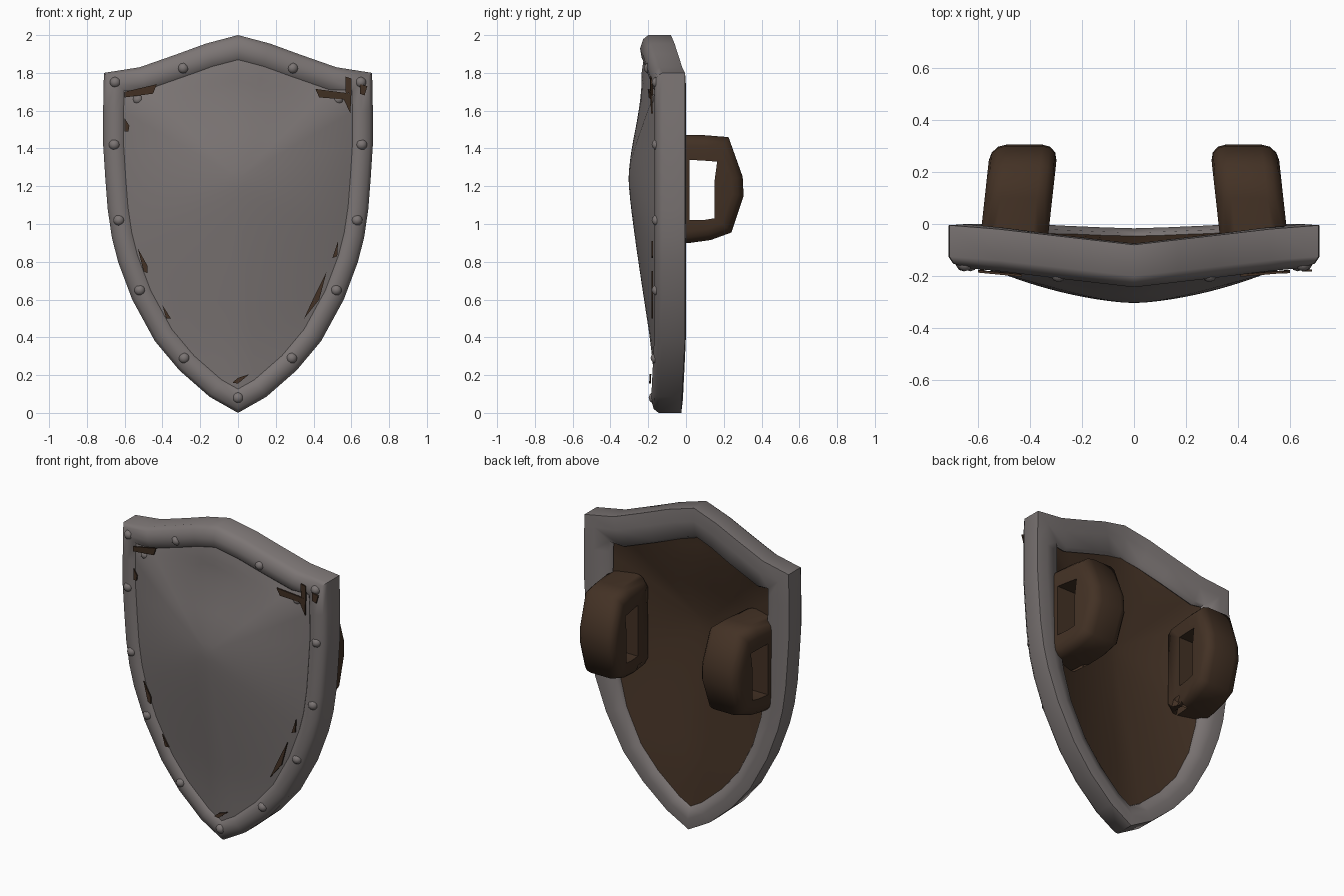
import bpy, bmesh, math
from mathutils import Vector

if "Cube" in bpy.data.objects:
    bpy.data.objects.remove(bpy.data.objects["Cube"])


def material(name, rgb):
    m = bpy.data.materials.new(name)
    m.diffuse_color = (*rgb, 1)
    m.use_nodes = True
    m.node_tree.nodes["Principled BSDF"].inputs["Base Color"].default_value = m.diffuse_color
    return m


STEEL = material("grey steel", (0.2, 0.178, 0.175))
LEATHER = material("brown leather", (0.056, 0.031, 0.018))


def finish(name, bm, mat, angle=40, recalc=True):
    if recalc:
        bmesh.ops.recalc_face_normals(bm, faces=bm.faces)
    me = bpy.data.meshes.new(name)
    bm.to_mesh(me)
    bm.free()
    me.shade_smooth()
    me.set_sharp_from_angle(angle=math.radians(angle))
    me.materials.append(mat)
    ob = bpy.data.objects.new(name, me)
    bpy.context.collection.objects.link(ob)
    return ob


# Shield outline (x, z), right half from peak to tip, then mirrored
HALF = [(0, 2.0), (0.17, 1.955), (0.32, 1.9), (0.52, 1.83), (0.71, 1.8), (0.714, 1.6), (0.714, 1.42),
        (0.703, 1.25), (0.69, 1.08), (0.668, 0.93), (0.635, 0.8), (0.56, 0.6), (0.44, 0.38),
        (0.31, 0.225), (0.15, 0.085), (0, 0)]
OUT = [Vector(p) for p in HALF] + [Vector((-x, z)) for x, z in HALF[-2:0:-1]]


def inset(t, extra=0):
    """Outline moved inward by t with mitred corners; wider along the top, extra only on the upper part."""
    res, n = [], len(OUT)
    for i, p in enumerate(OUT):
        a = (p - OUT[i - 1]).normalized()
        b = (OUT[(i + 1) % n] - p).normalized()
        na, nb = Vector((a.y, -a.x)), Vector((b.y, -b.x))
        m = (na + nb).normalized()
        wide = 1.15 if p.y > 1.81 else 1
        d = t * wide + extra * min(1, max(0, (p.y - 0.5) / 0.7))
        res.append(p + m * (d / max(0.4, m.dot(na))))
    return res


def shift(x, z):
    """Forward sweep of the peak and the tip."""
    top = min(1, max(0, (z - 1.5) / 0.3)) * max(0, 1 - abs(x) / 0.65)
    tip = max(0, 1 - z / 0.4)
    return -0.075 * top - 0.02 * tip


def bridge(bm, a, b):
    n = len(a)
    return [bm.faces.new((a[i], a[(i + 1) % n], b[(i + 1) % n], b[i])) for i in range(n)]


# Rim: rounded section (inset, extra inset, y) swept round the outline
bm = bmesh.new()
section = [(0, 0, -0.005), (0, 0, -0.125), (0.018, 0, -0.152), (0.06, 0, -0.168), (0.1, 0, -0.16),
           (0.128, 0, -0.13), (0.13, 0.02, -0.08), (0.125, 0.05, -0.045), (0.115, 0.045, -0.02), (0.06, 0.01, 0)]
loops = [[bm.verts.new((p.x, y + shift(p.x, p.y), p.y)) for p in inset(t, e)] for t, e, y in section]
for i, l in enumerate(loops):
    bridge(bm, l, loops[(i + 1) % len(loops)])
finish("rim", bm, STEEL, 55)


# Domed panels: copies of the inner outline that shrink and grow rounder
def panel(name, edge_y, depth, mat, side):
    bm = bmesh.new()
    c = Vector((0, 1.24))
    edge, prev, steps = inset(0.1), None, 14
    for k in range(steps):
        r = 1 - k / steps
        ring = []
        for p in edge:
            d = p - c
            q = c + (d.normalized() * 0.72).lerp(d, r) * r
            y = edge_y - depth * (1 - r ** 1.5) + shift(q.x, q.y) * r * r
            ring.append(bm.verts.new((q.x, y, q.y)))
        if prev:
            bridge(bm, prev, ring)
        prev = ring
    mid = bm.verts.new((0, edge_y - depth, c.y))
    for i in range(len(prev)):
        bm.faces.new((prev[i], prev[(i + 1) % len(prev)], mid))
    bm.normal_update()
    if sum(f.normal.y for f in bm.faces) * side < 0:
        bmesh.ops.reverse_faces(bm, faces=bm.faces)
    return finish(name, bm, mat, 80, recalc=False)


panel("front_panel", -0.148, 0.156, STEEL, -1)
panel("leather_backing", -0.03, 0.16, LEATHER, 1)

# Small studs along the rim
mid = [(0.29, 1.825), (0.65, 1.75), (0.655, 1.42), (0.63, 1.02), (0.52, 0.65), (0.285, 0.29)]
studs = [(s * x, z) for x, z in mid for s in (1, -1)] + [(0, 0.08), (0.53, 1.66), (-0.53, 1.66)]
bm = bmesh.new()
for x, z in studs:
    new = bmesh.ops.create_icosphere(bm, subdivisions=2, radius=0.03)["verts"]
    bmesh.ops.translate(bm, vec=(x, -0.152 + shift(x, z), z), verts=new)
finish("rim_studs", bm, STEEL)

# Slivers of leather showing beside the rim
slivers = [[(0.41, 1.715), (0.6, 1.69), (0.595, 1.585), (0.56, 1.66), (0.43, 1.67)],
           [(0.57, 1.78), (0.6, 1.77), (0.6, 1.69), (0.57, 1.695)],
           [(0.645, 1.74), (0.685, 1.73), (0.67, 1.68), (0.645, 1.69)],
           [(-0.43, 1.74), (-0.6, 1.7), (-0.6, 1.67), (-0.45, 1.69)],
           [(-0.6, 1.56), (-0.575, 1.52), (-0.58, 1.49), (-0.6, 1.49)],
           [(0.53, 0.91), (0.525, 0.83), (0.5, 0.82)],
           [(0.47, 0.75), (0.43, 0.6), (0.35, 0.5), (0.41, 0.63)],
           [(-0.53, 0.87), (-0.48, 0.78), (-0.48, 0.74), (-0.5, 0.75)],
           [(-0.4, 0.57), (-0.355, 0.5), (-0.38, 0.5)],
           [(-0.03, 0.16), (0, 0.155), (0.06, 0.205), (0, 0.185)]]
bm = bmesh.new()
for poly in slivers:
    f = bm.faces.new([bm.verts.new((x, -0.183 + shift(x, z), z)) for x, z in poly])
    ext = bmesh.ops.extrude_face_region(bm, geom=[f])["geom"]
    bmesh.ops.translate(bm, vec=(0, 0.009, 0), verts=[v for v in ext if isinstance(v, bmesh.types.BMVert)])
finish("leather_slivers", bm, LEATHER, 30)


# Handles: looped straps on the back, leaning inward
def handle(name, side):
    outer = [(-0.1, 0.9), (0.02, 0.9), (0.13, 0.915), (0.24, 0.955), (0.305, 1.15),
             (0.3, 1.25), (0.225, 1.46), (0.1, 1.47), (-0.1, 1.47)]
    inner = [(0.018, 1.02), (0.05, 1.02), (0.1, 1.022), (0.15, 1.03), (0.15, 1.13),
             (0.15, 1.22), (0.165, 1.33), (0.1, 1.335), (0.018, 1.34)]
    bm = bmesh.new()

    def ring(pts, x):
        return [bm.verts.new((side * (x - 0.11 * y), y, z)) for y, z in pts]
    oa, ob, ia, ib = ring(outer, 0.325), ring(outer, 0.585), ring(inner, 0.325), ring(inner, 0.585)
    bridge(bm, oa, ob)
    bridge(bm, ia, ib)
    bridge(bm, oa, ia)
    bridge(bm, ob, ib)
    rims = [bm.edges.get((l[i], l[i + 1])) for l in (oa, ob) for i in range(8)]
    bmesh.ops.bevel(bm, geom=rims, offset=0.06, segments=3, profile=0.5, affect='EDGES')
    finish(name, bm, LEATHER, 65)


handle("right_handle", 1)
handle("left_handle", -1)
